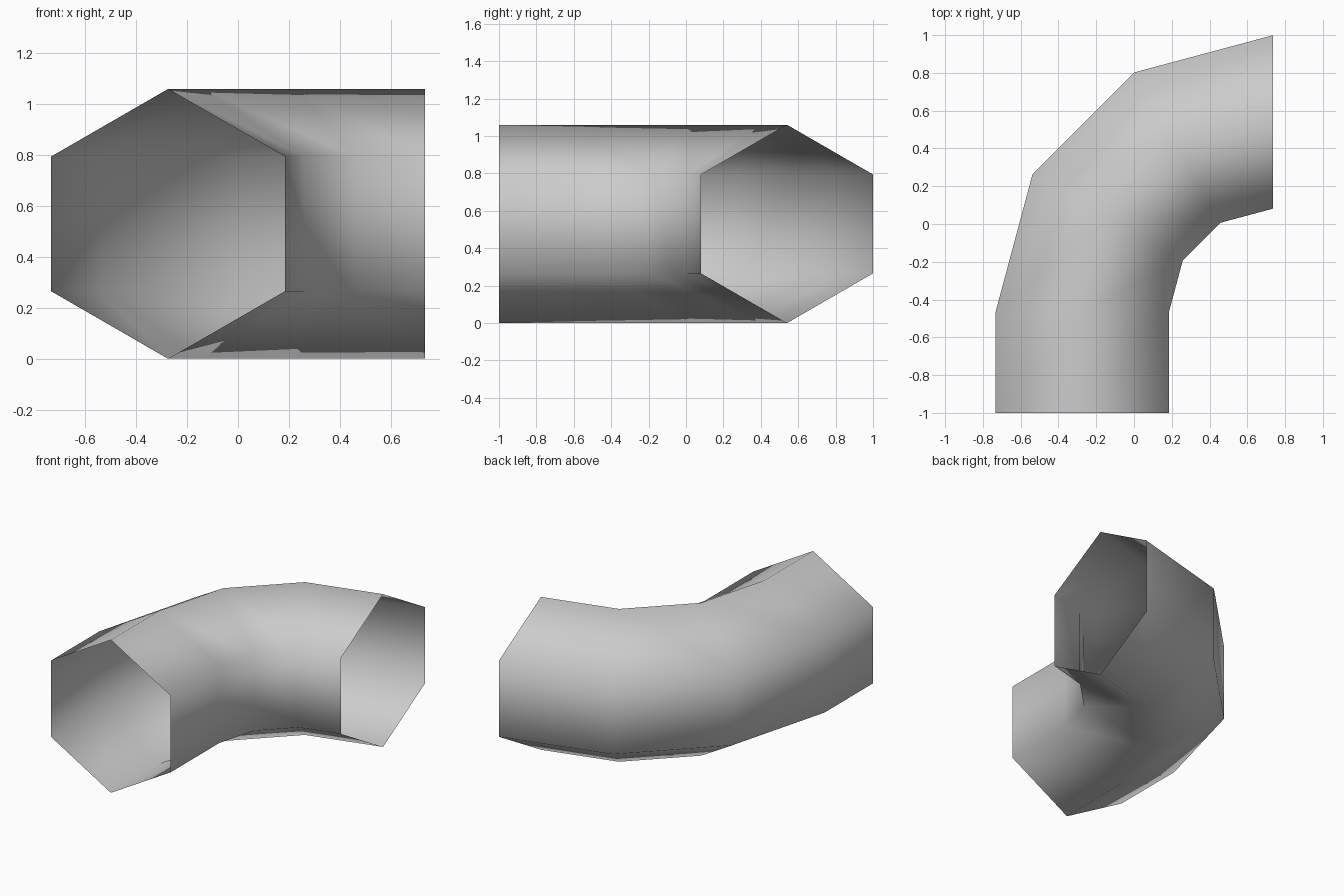
import bpy
import bmesh
from math import cos, sin, pi, radians
from mathutils import Vector

cube = bpy.data.objects.get("Cube")
if cube:
    bpy.data.objects.remove(cube, do_unlink=True)

SIDES = 6
RADIUS = 0.53                            # hexagon corner radius
BEND = 1.01                              # bend radius of the centre line
PIVOT = Vector((0.735, -0.47, RADIUS))   # centre of the bend

# Pipe colour
grey = bpy.data.materials.new("light grey")
grey.use_nodes = True
colour = (0.6, 0.6, 0.6, 1)
grey.diffuse_color = colour
grey.node_tree.nodes["Principled BSDF"].inputs["Base Color"].default_value = colour

bm = bmesh.new()


def add_ring(angle, shift=0.0):
    """Hexagon across the pipe at an angle round the bend, slid along y."""
    outward = Vector((cos(angle), sin(angle), 0))
    centre = PIVOT + outward * BEND + Vector((0, shift, 0))
    ring = []
    for i in range(SIDES):
        a = pi / 2 + 2 * pi * i / SIDES
        offset = outward * cos(a) + Vector((0, 0, sin(a)))
        ring.append(bm.verts.new(centre + offset * RADIUS))
    return ring


# Straight inlet followed by a three-segment quarter bend, open at both ends
rings = [add_ring(pi, -0.53)]
rings += [add_ring(radians(d)) for d in (180, 150, 120, 90)]
for a, b in zip(rings, rings[1:]):
    for i in range(SIDES):
        j = (i + 1) % SIDES
        bm.faces.new((a[i], b[i], b[j], a[j]))

# Make the shell normals point out of the pipe
bm.normal_update()
first = bm.faces[:][0]
axis_point = sum((v.co for v in rings[0] + rings[1]), Vector()) / (2 * SIDES)
if first.normal.dot(first.calc_center_median() - axis_point) < 0:
    bmesh.ops.reverse_faces(bm, faces=bm.faces[:])

# Pipe shell
mesh = bpy.data.meshes.new("elbow_pipe")
bm.to_mesh(mesh)
bm.free()
mesh.materials.append(grey)
mesh.shade_smooth()
pipe = bpy.data.objects.new("elbow_pipe", mesh)
bpy.context.collection.objects.link(pipe)
